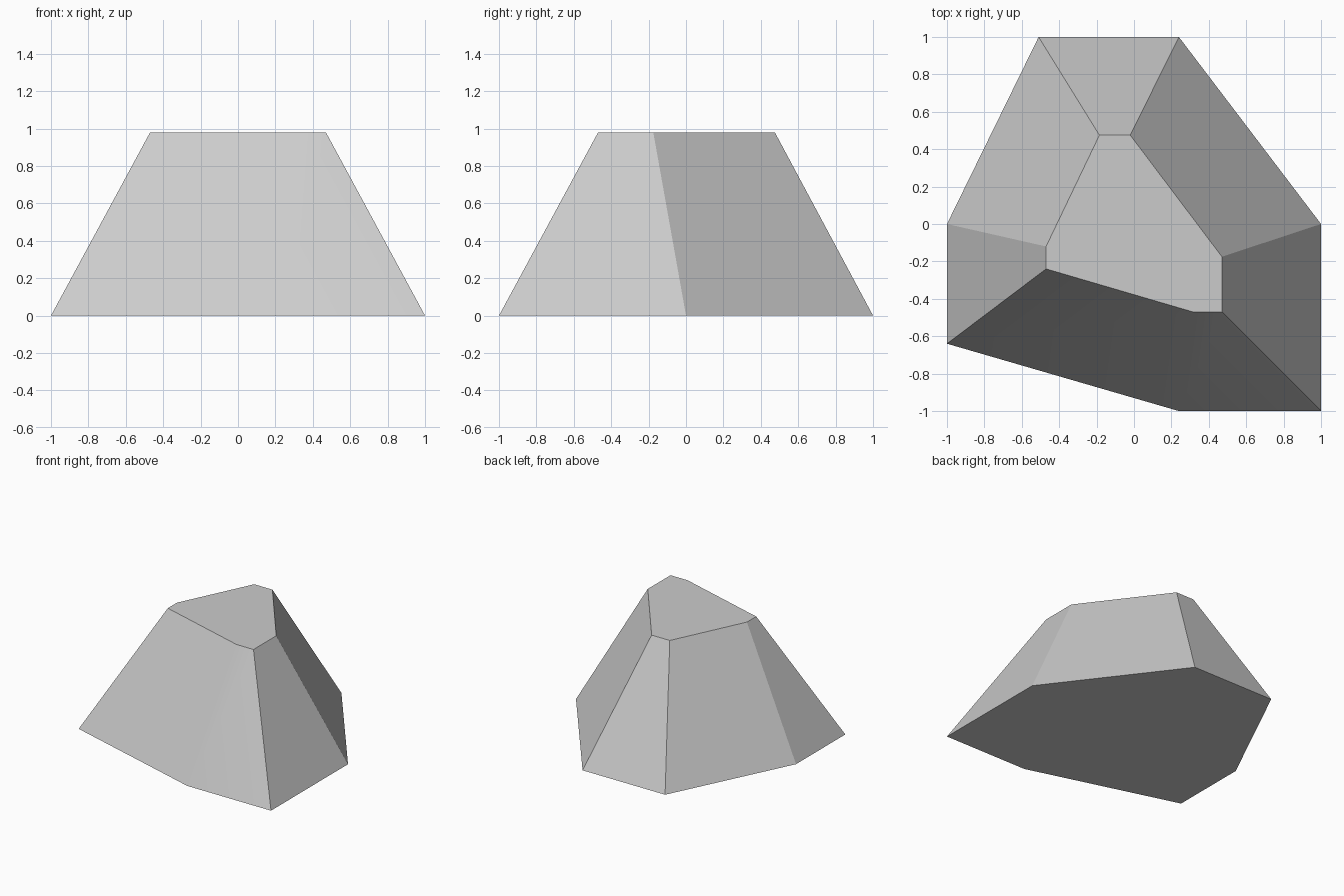
import bpy, bmesh
from math import radians

if "Cube" in bpy.data.objects:
    bpy.data.objects.remove(bpy.data.objects["Cube"])

HEIGHT = 0.98

# Matching outlines of the base and the smaller flat top, anticlockwise
base = [(-1, 0), (-1, -0.64), (0.24, -1), (1, -1), (1, 0), (0.24, 1), (-0.51, 1)]
top = [(-0.47, -0.12), (-0.47, -0.24), (0.315, -0.47), (0.47, -0.47),
       (0.47, -0.175), (-0.02, 0.475), (-0.185, 0.475)]

# Tapered rock: two caps joined by a ring of sloping sides
bm = bmesh.new()
low = [bm.verts.new((x, y, 0)) for x, y in base]
high = [bm.verts.new((x, y, HEIGHT)) for x, y in top]
bm.faces.new(low[::-1])
bm.faces.new(high)
n = len(base)
for i in range(n):
    j = (i + 1) % n
    bm.faces.new((low[i], low[j], high[j], high[i]))
bmesh.ops.recalc_face_normals(bm, faces=bm.faces)

mesh = bpy.data.meshes.new("tapered_rock")
bm.to_mesh(mesh)
bm.free()
rock = bpy.data.objects.new("tapered_rock", mesh)
bpy.context.collection.objects.link(rock)

# Only the gentle bend on the front is smooth
bpy.context.view_layer.objects.active = rock
rock.select_set(True)
bpy.ops.object.shade_smooth_by_angle(angle=radians(18))
